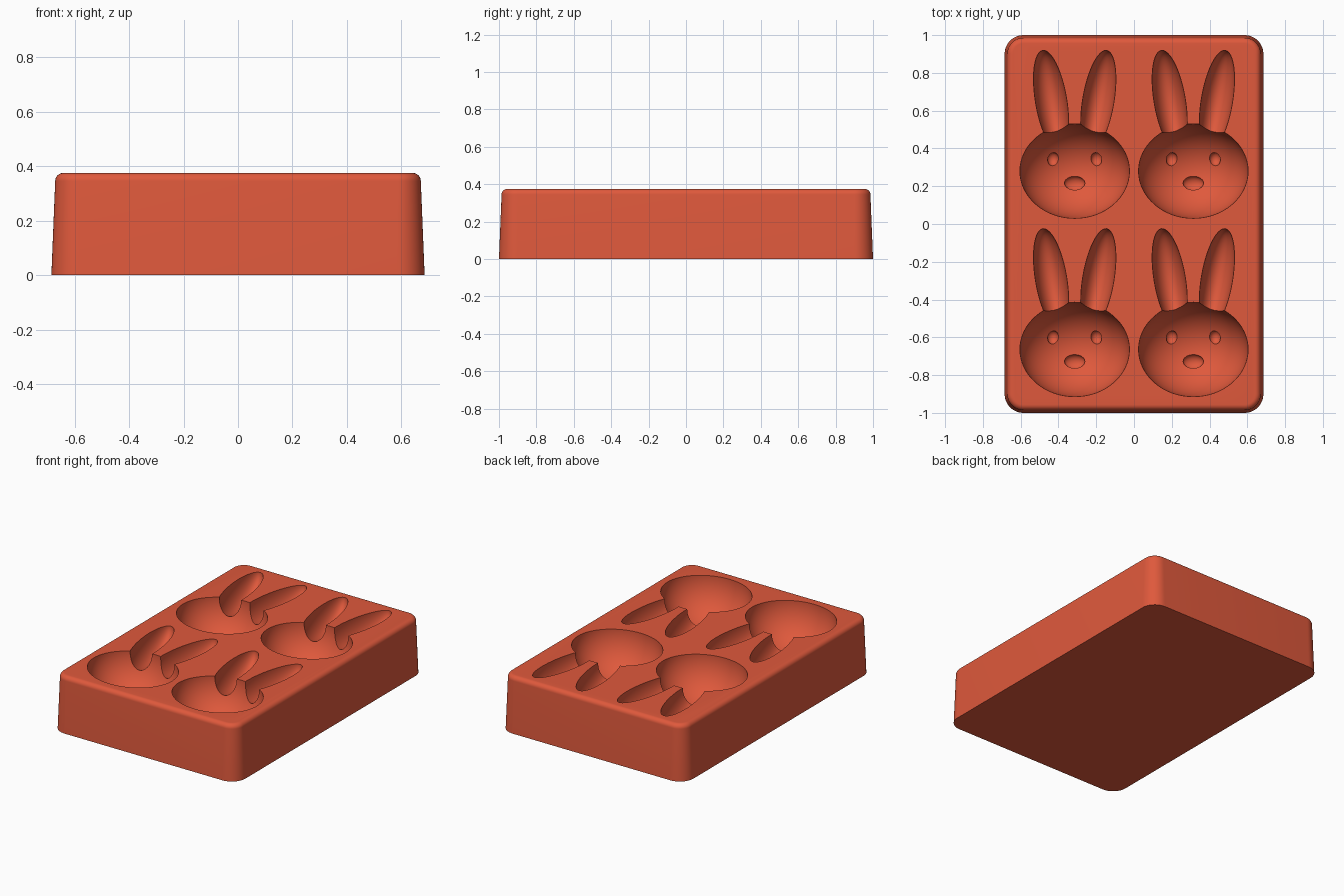
import bpy, bmesh, math
from mathutils import Matrix, Vector

if "Cube" in bpy.data.objects:
    bpy.data.objects.remove(bpy.data.objects["Cube"])

HX, HY, TOP, CORNER = 0.685, 1.0, 0.375, 0.1

red = bpy.data.materials.new("coral_red_silicone")
red.use_nodes = True
colour = (0.74, 0.1, 0.045, 1)
red.diffuse_color = colour
red.node_tree.nodes["Principled BSDF"].inputs["Base Color"].default_value = colour


def add_object(name, bm):
    mesh = bpy.data.meshes.new(name)
    bmesh.ops.recalc_face_normals(bm, faces=bm.faces)
    bm.to_mesh(mesh)
    bm.free()
    mesh.materials.append(red)
    obj = bpy.data.objects.new(name, mesh)
    bpy.context.collection.objects.link(obj)
    return obj


def rounded_ring(bm, inset, z, steps=12):
    """Rounded rectangle with fixed corner centres."""
    ring = []
    for q, (sx, sy) in enumerate([(1, 1), (-1, 1), (-1, -1), (1, -1)]):
        for i in range(steps + 1):
            a = (q + i / steps) * math.pi / 2
            r = CORNER - inset
            ring.append(bm.verts.new((sx * (HX - CORNER) + r * math.cos(a),
                                      sy * (HY - CORNER) + r * math.sin(a), z)))
    return ring


def ellipsoid(name, centre, radii, tilt=0.0, segments=48):
    bm = bmesh.new()
    matrix = (Matrix.Translation(centre) @ Matrix.Rotation(tilt, 4, "Z")
              @ Matrix.Diagonal((*radii, 1)))
    bmesh.ops.create_uvsphere(bm, u_segments=segments, v_segments=segments // 2,
                              radius=1, matrix=matrix)
    obj = add_object(name, bm)
    obj.hide_render = True
    return obj


# Tapered block with a rolled top edge
bm = bmesh.new()
fillet, draft = 0.03, 0.014
levels = [(0, 0)]
for i in range(9):
    a = i / 8 * math.pi / 2
    levels.append((draft + fillet * (1 - math.cos(a)), TOP - fillet * (1 - math.sin(a))))
rings = [rounded_ring(bm, inset, z) for inset, z in levels]
for low, high in zip(rings, rings[1:]):
    for i in range(len(low)):
        j = (i + 1) % len(low)
        bm.faces.new((low[i], low[j], high[j], high[i]))
bm.faces.new(rings[0])
bm.faces.new(rings[-1])
mold = add_object("mold_tray", bm)

# Rabbit cavities: head bowl, ears, eyes and nose
HEAD = Vector((0.29, 0.25, 0.265))
RIM = TOP - 0.003


def bowl_point(x, y):
    depth = HEAD.z * math.sqrt(1 - (x / HEAD.x) ** 2 - (y / HEAD.y) ** 2)
    return Vector((x, y, -depth))


cutters = []
for cx in (-0.314, 0.314):
    for cy in (-0.664, 0.28):
        base = Vector((cx, cy, RIM))
        cutters.append(ellipsoid("head_cutter", base, HEAD, segments=64))
        for side in (-1, 1):
            cutters.append(ellipsoid("ear_cutter", base + Vector((side * 0.125, 0.373, 0.001)),
                                     (0.083, 0.27, 0.14), -side * math.radians(9.5)))
            cutters.append(ellipsoid("eye_cutter", base + bowl_point(side * 0.115, 0.064),
                                     (0.031, 0.037, 0.031), segments=24))
        cutters.append(ellipsoid("nose_cutter", base + bowl_point(0, -0.065),
                                 (0.055, 0.039, 0.03), segments=24))

bpy.ops.object.select_all(action="DESELECT")
mold.select_set(True)
bpy.context.view_layer.objects.active = mold
for cutter in cutters:
    cut = mold.modifiers.new("cavity", "BOOLEAN")
    cut.operation = "DIFFERENCE"
    cut.solver = "EXACT"
    cut.object = cutter
    bpy.ops.object.modifier_apply(modifier=cut.name)
for cutter in cutters:
    bpy.data.objects.remove(cutter)

bpy.ops.object.shade_smooth_by_angle(angle=math.radians(30))
